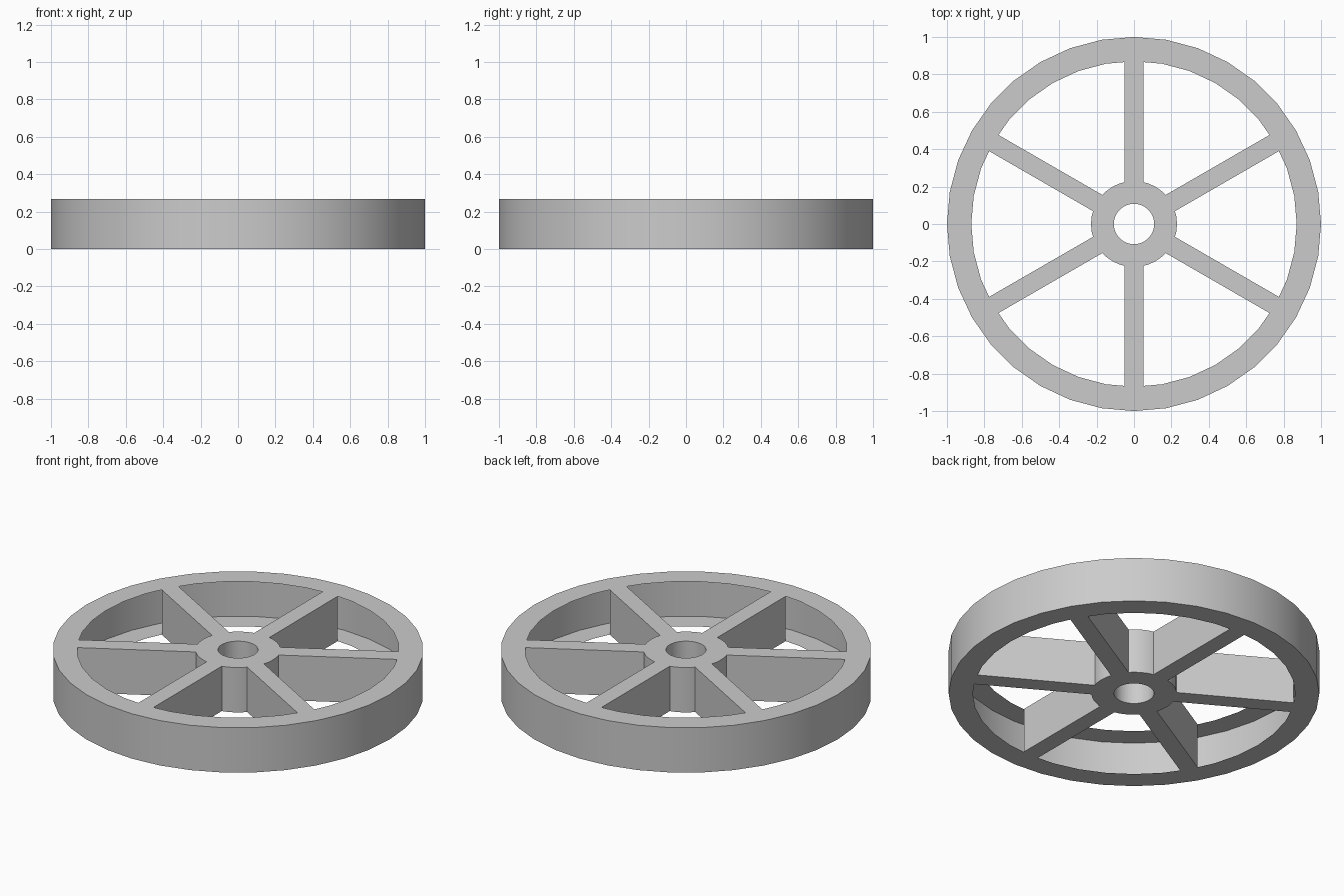
import bpy, bmesh
from math import radians, sin, cos
from mathutils import Matrix

cube = bpy.data.objects.get("Cube")
if cube:
    bpy.data.objects.remove(cube, do_unlink=True)

HEIGHT = 0.267
SIDES = 36
STEP = radians(360 / SIDES)
RIM_OUTER, RIM_INNER = 1.0, 0.87
HUB_OUTER, HUB_BORE = 0.23, 0.108
HALF_WIDTH = 0.05

grey = bpy.data.materials.new("plain grey")
grey.use_nodes = True
grey.diffuse_color = (0.6, 0.6, 0.6, 1)
grey.node_tree.nodes["Principled BSDF"].inputs["Base Color"].default_value = (0.6, 0.6, 0.6, 1)


def finish(name, bm):
    """Turn a bmesh into a shaded object."""
    mesh = bpy.data.meshes.new(name)
    bm.to_mesh(mesh)
    bm.free()
    mesh.materials.append(grey)
    obj = bpy.data.objects.new(name, mesh)
    bpy.context.collection.objects.link(obj)
    bpy.ops.object.select_all(action='DESELECT')
    obj.select_set(True)
    bpy.context.view_layer.objects.active = obj
    bpy.ops.object.shade_smooth_by_angle(angle=radians(30))
    return obj


def revolve(name, profile, closed):
    """Turn a (radius, z) profile about the upright axis."""
    bm = bmesh.new()
    rings = [[bm.verts.new((r * cos(i * STEP), r * sin(i * STEP), z))
              for i in range(SIDES)] for r, z in profile]
    pairs = list(zip(rings, rings[1:]))
    if closed:
        pairs.append((rings[-1], rings[0]))
    for a, b in pairs:
        for i in range(SIDES):
            j = (i + 1) % SIDES
            bm.faces.new((a[i], b[i], b[j], a[j]))
    return finish(name, bm)


def edge_y(radius, x):
    """Height of the faceted circle of this radius at offset x from its top."""
    x = abs(x)
    for k in range(SIDES // 4):
        x0, x1 = radius * sin(k * STEP), radius * sin((k + 1) * STEP)
        if x <= x1:
            t = (x - x0) / (x1 - x0)
            return radius * ((1 - t) * cos(k * STEP) + t * cos((k + 1) * STEP))


# Rim: outer wall with top and bottom flanges, hollow towards the hub
revolve("rim", [(RIM_INNER, HEIGHT), (RIM_OUTER, HEIGHT),
                (RIM_OUTER, 0), (RIM_INNER, 0)], closed=False)

# Hub: ring with a through bore
revolve("hub", [(HUB_BORE, HEIGHT), (HUB_OUTER, HEIGHT),
                (HUB_OUTER, 0), (HUB_BORE, 0)], closed=True)

# Spokes: open-ended box tubes fitted to the hub and rim facets
facet_x = HUB_OUTER * sin(STEP)
columns = [-HALF_WIDTH, -facet_x, 0, facet_x, HALF_WIDTH]
loop = [(x, HEIGHT) for x in columns] + [(x, 0) for x in reversed(columns)]
for n in range(6):
    bm = bmesh.new()
    inner = [bm.verts.new((x, edge_y(HUB_OUTER, x), z)) for x, z in loop]
    outer = [bm.verts.new((x, edge_y(RIM_INNER, x), z)) for x, z in loop]
    for i in range(len(loop)):
        j = (i + 1) % len(loop)
        bm.faces.new((inner[i], inner[j], outer[j], outer[i]))
    bm.transform(Matrix.Rotation(radians(60 * n), 4, 'Z'))
    finish(f"spoke_{n + 1}", bm)
